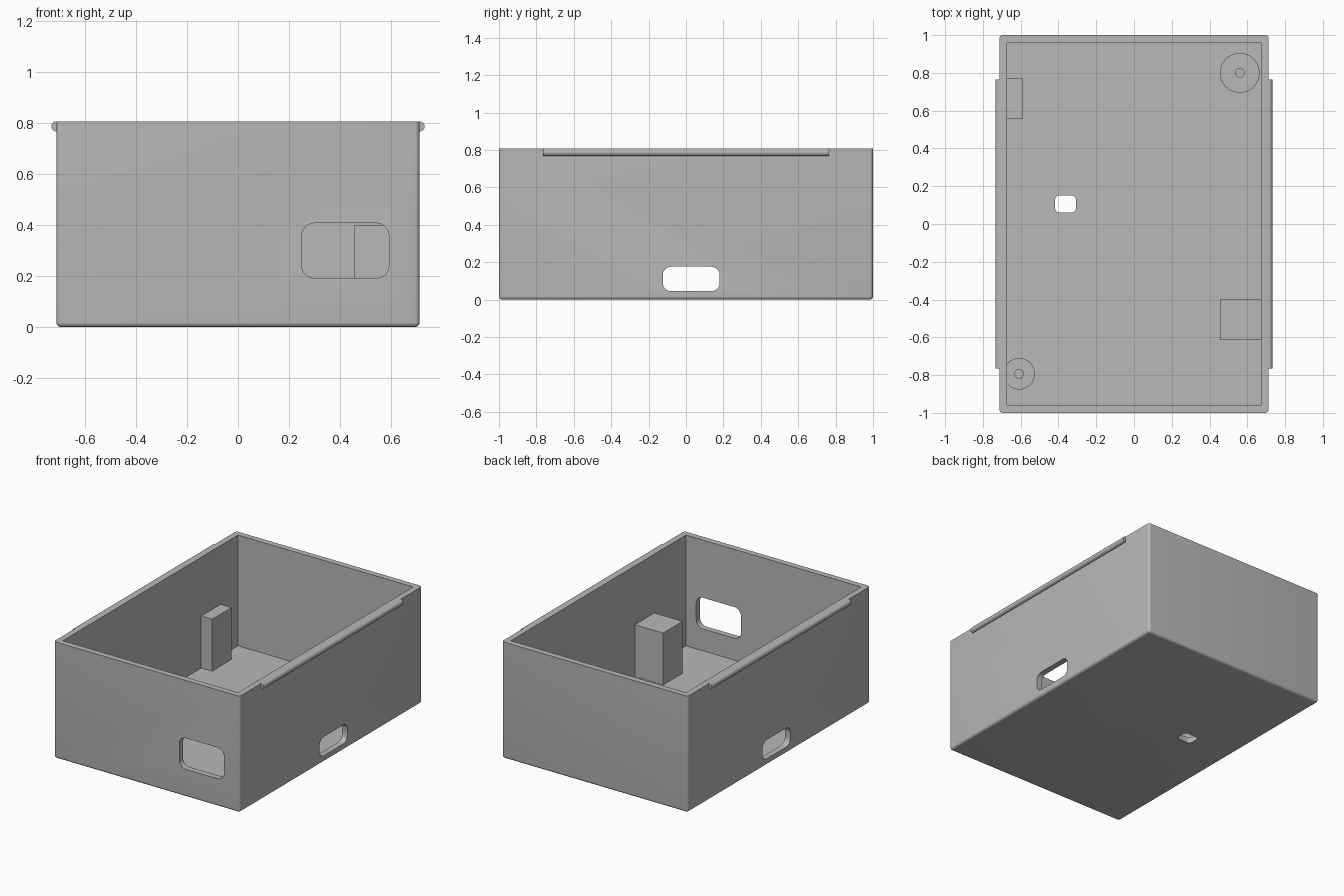
import bpy, bmesh, math
from mathutils import Vector, Matrix

cube = bpy.data.objects.get("Cube")
if cube:
    bpy.data.objects.remove(cube, do_unlink=True)

grey = bpy.data.materials.new("plain grey")
grey.use_nodes = True
colour = (0.48, 0.48, 0.48, 1)
grey.diffuse_color = colour
grey.node_tree.nodes["Principled BSDF"].inputs["Base Color"].default_value = colour


def finish(name, bm):
    mesh = bpy.data.meshes.new(name)
    bm.to_mesh(mesh)
    bm.free()
    mesh.materials.append(grey)
    obj = bpy.data.objects.new(name, mesh)
    bpy.context.collection.objects.link(obj)
    return obj


def box(name, low, high, radius=0, rounded=lambda edge: False):
    """Box between two corners; edges chosen by the rule are rounded."""
    low, high = Vector(low), Vector(high)
    bm = bmesh.new()
    bmesh.ops.create_cube(bm, size=1)
    bmesh.ops.scale(bm, vec=high - low, verts=bm.verts)
    bmesh.ops.translate(bm, vec=(low + high) / 2, verts=bm.verts)
    edges = [e for e in bm.edges if rounded(e)]
    if edges:
        bmesh.ops.bevel(bm, geom=edges, offset=radius, segments=6,
                        profile=0.5, affect='EDGES')
    return finish(name, bm)


def along(axis):
    return lambda e: abs(e.verts[0].co[axis] - e.verts[1].co[axis]) > 1e-4


def cylinder(name, radius, length, centre, axis='Z', sides=48):
    bm = bmesh.new()
    turn = Matrix.Rotation(math.pi / 2, 4, 'X') if axis == 'Y' else Matrix()
    bmesh.ops.create_cone(bm, cap_ends=True, segments=sides, radius1=radius,
                          radius2=radius, depth=length,
                          matrix=Matrix.Translation(centre) @ turn)
    return finish(name, bm)


def activate(obj):
    bpy.ops.object.select_all(action='DESELECT')
    obj.select_set(True)
    bpy.context.view_layer.objects.active = obj


def cut(obj, cutter):
    cutter.hide_render = True
    mod = obj.modifiers.new("cut", 'BOOLEAN')
    mod.operation, mod.solver, mod.object = 'DIFFERENCE', 'EXACT', cutter
    activate(obj)
    bpy.ops.object.modifier_apply(modifier=mod.name)
    bpy.data.objects.remove(cutter, do_unlink=True)


def smooth(obj):
    activate(obj)
    bpy.ops.object.shade_smooth_by_angle(angle=math.radians(35))


W, D, H = 0.713, 1.0, 0.808       # half width, half depth, height
WALL, FLOOR, TOP = 0.041, 0.04, 0.4

# Open case with rounded lower and upright edges
shell = box("case_shell", (-W, -D, 0), (W, D, H), 0.018,
            lambda e: min(v.co.z for v in e.verts) < H / 2)
cut(shell, box("cavity", (WALL - W, WALL - D, FLOOR), (W - WALL, D - WALL, H + 0.2)))

# Front window, slots through both side walls, small floor opening
cut(shell, box("front_window", (0.25, -1.1, 0.192), (0.593, -0.9, 0.408), 0.05, along(1)))
cut(shell, box("side_slots", (-0.9, -0.124, 0.045), (0.9, 0.18, 0.176), 0.045, along(0)))
cut(shell, box("floor_opening", (-0.419, 0.06, -0.1), (-0.307, 0.151, 0.2), 0.025, along(2)))
smooth(shell)

# Snap ridges along the top of both side walls
for side, x in (("left", W), ("right", -W)):
    smooth(cylinder(side + "_snap_ridge", 0.02, 1.53, (x, 0, H - 0.02), 'Y', 32))

# Rectangular supports against the side walls
box("left_support_block", (0.455, -0.613, 0.02), (W - 0.03, -0.4, TOP))
box("right_support_block", (0.03 - W, 0.557, 0.02), (-0.588, 0.77, TOP))

# Round screw posts with pilot holes
for name, x, y, radius in (("back_left_post", 0.56, 0.8, 0.105),
                           ("front_right_post", -0.608, -0.793, 0.083)):
    post = cylinder(name, radius, TOP - 0.02, (x, y, (TOP + 0.02) / 2))
    cut(post, cylinder("pilot_hole", 0.023, TOP, (x, y, TOP / 2 + FLOOR), sides=24))
    smooth(post)
